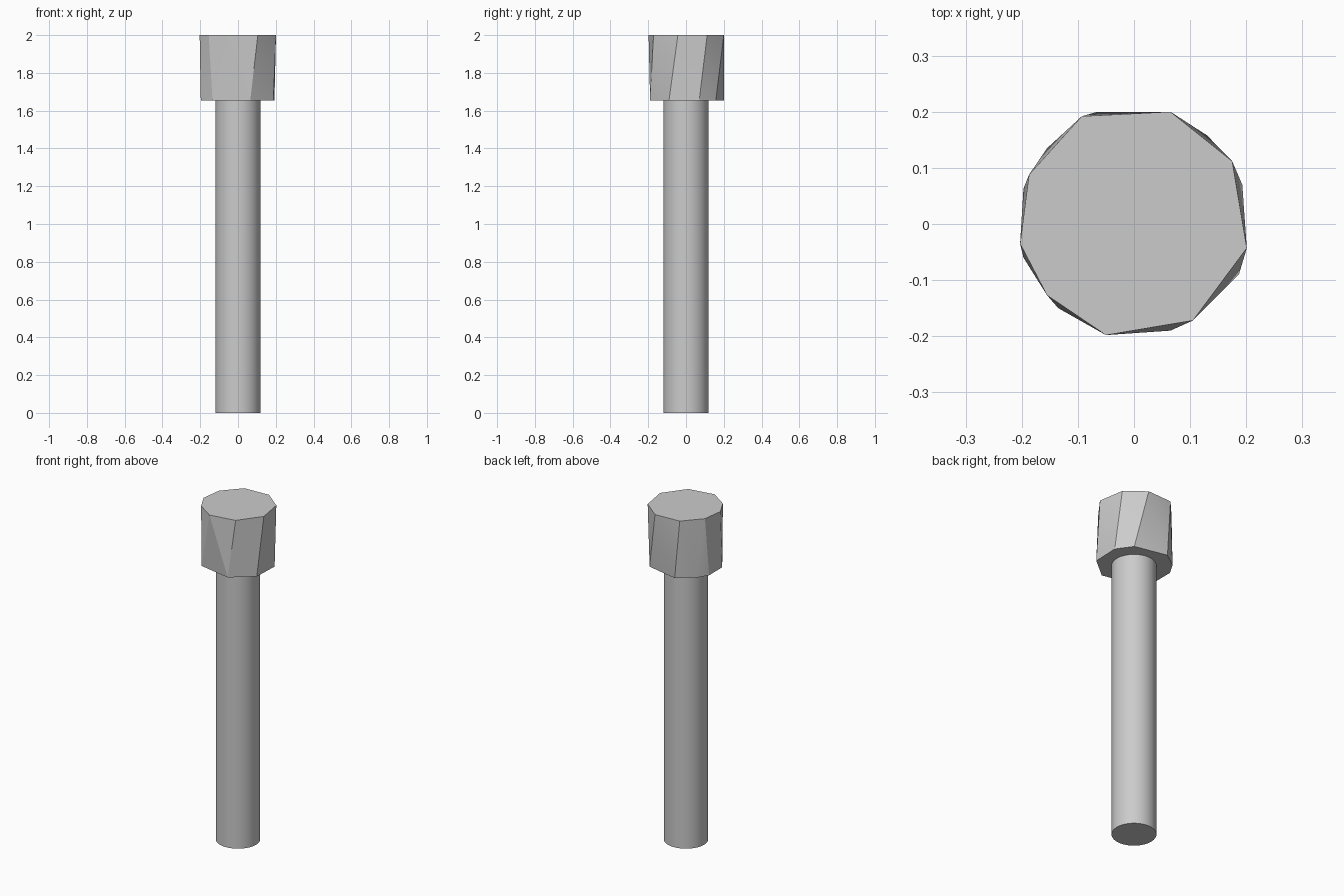
import bpy, bmesh
from math import radians, sin, cos

if "Cube" in bpy.data.objects:
    bpy.data.objects.remove(bpy.data.objects["Cube"], do_unlink=True)

HEAD_BASE, HEAD_TOP = 1.655, 2.0

# Single grey metal
metal = bpy.data.materials.new("grey_metal")
metal.use_nodes = True
metal.diffuse_color = (0.6, 0.6, 0.6, 1)
metal.node_tree.nodes["Principled BSDF"].inputs["Base Color"].default_value = (0.6, 0.6, 0.6, 1)


def finish(obj, angle):
    obj.data.materials.append(metal)
    bpy.ops.object.select_all(action="DESELECT")
    obj.select_set(True)
    bpy.context.view_layer.objects.active = obj
    bpy.ops.object.shade_smooth_by_angle(angle=radians(angle))


# Round shaft
bpy.ops.mesh.primitive_cylinder_add(vertices=32, radius=0.12, depth=HEAD_BASE,
                                    location=(0, 0, HEAD_BASE / 2))
shaft = bpy.context.object
shaft.name = "shaft"
finish(shaft, 30)

# Roughly faceted head: two irregular rings, skinned as a convex block
top_ring = [(0.065, 0.2), (0.175, 0.112), (0.201, -0.043), (0.105, -0.172), (-0.05, -0.198),
            (-0.155, -0.127), (-0.203, -0.035), (-0.187, 0.088), (-0.093, 0.192)]
base_ring = [(-0.065, 0.2), (0.13, 0.158), (0.193, 0.07), (0.187, -0.09), (0.065, -0.19),
             (-0.135, -0.15), (-0.197, -0.06), (-0.197, 0.063), (-0.155, 0.135)]
bm = bmesh.new()
for ring, z in ((top_ring, HEAD_TOP), (base_ring, HEAD_BASE)):
    for x, y in ring:
        bm.verts.new((x, y, z))
bmesh.ops.convex_hull(bm, input=bm.verts)
bmesh.ops.dissolve_limit(bm, angle_limit=radians(0.5), verts=bm.verts, edges=bm.edges)
bmesh.ops.recalc_face_normals(bm, faces=bm.faces)
mesh = bpy.data.meshes.new("head")
bm.to_mesh(mesh)
bm.free()
head = bpy.data.objects.new("head", mesh)
bpy.context.collection.objects.link(head)
finish(head, 20)
